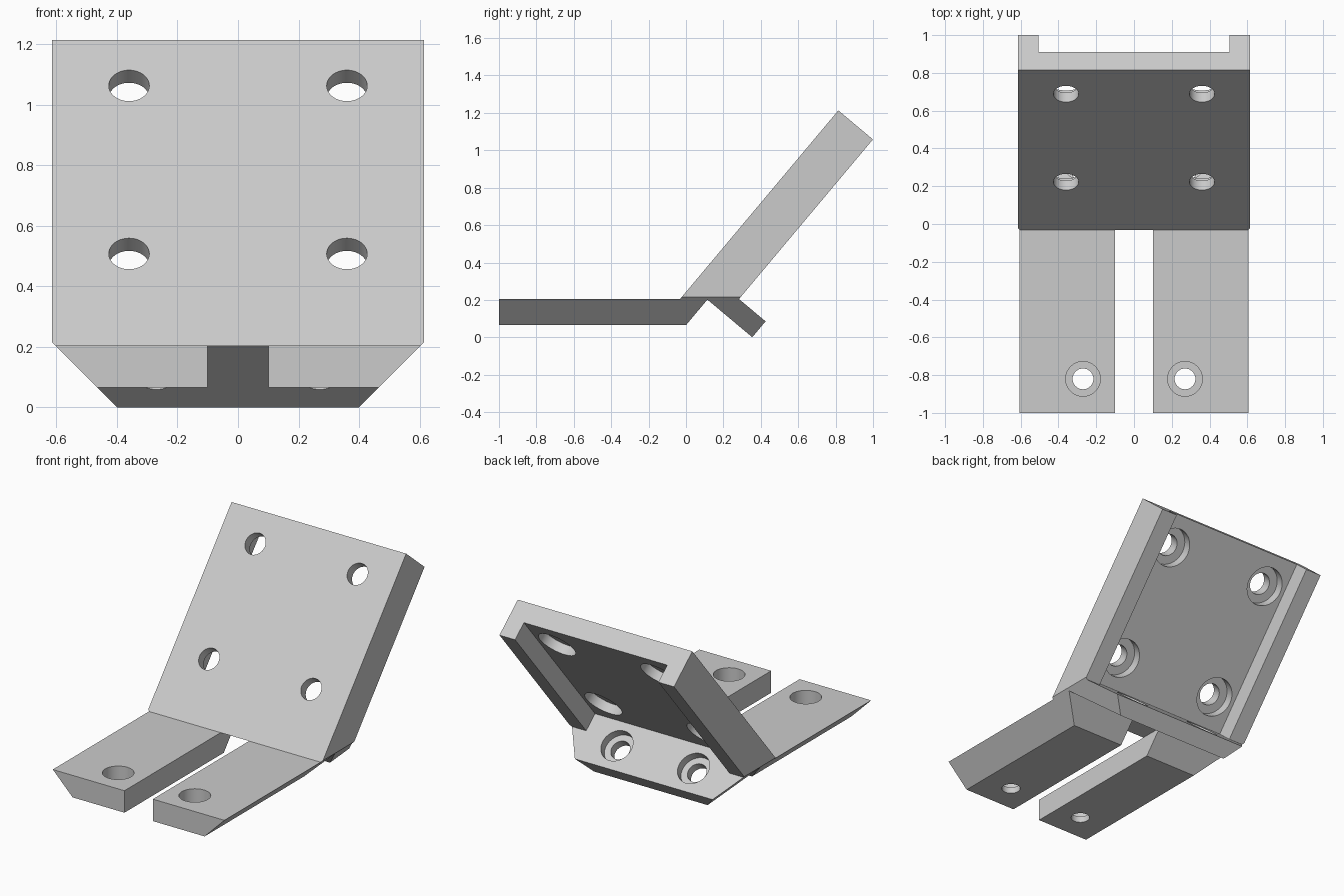
import bpy, bmesh, math
from mathutils import Vector, Matrix

if "Cube" in bpy.data.objects:
    bpy.data.objects.remove(bpy.data.objects["Cube"])

A = math.radians(50)
UP = Vector((0, math.cos(A), math.sin(A)))      # along the tilted plate
BACK = Vector((0, math.sin(A), -math.cos(A)))   # through the plate, towards the back
FLOOR = 0.205                                   # top of the prongs

grey = bpy.data.materials.new("light grey")
grey.diffuse_color = (0.6, 0.6, 0.6, 1)
grey.use_nodes = True
grey.node_tree.nodes["Principled BSDF"].inputs["Base Color"].default_value = grey.diffuse_color


def uv(u, v):
    p = UP * u + BACK * v
    return (p.y, p.z)


def on_floor(v):
    # point of the plane at depth v that lies at the floor height
    return ((v + FLOOR * math.cos(A)) / math.sin(A), FLOOR)


def part(name, profile, x0, x1):
    """Extrude a y-z profile from x0 to x1, then cut the 45 degree lower chamfers."""
    bm = bmesh.new()
    f = bm.faces.new([bm.verts.new((x0, y, z)) for y, z in profile])
    r = bmesh.ops.extrude_face_region(bm, geom=[f])
    for v in r["geom"]:
        if isinstance(v, bmesh.types.BMVert):
            v.co.x = x1
    for s in (-1, 1):
        r = bmesh.ops.bisect_plane(bm, geom=bm.verts[:] + bm.edges[:] + bm.faces[:],
                                   plane_co=(0.4 * s, 0, 0), plane_no=(s, 0, -1),
                                   clear_outer=True)
        cut = [e for e in r["geom_cut"] if isinstance(e, bmesh.types.BMEdge)]
        if cut:
            bmesh.ops.holes_fill(bm, edges=[e for e in bm.edges if e.is_boundary], sides=0)
    bmesh.ops.recalc_face_normals(bm, faces=bm.faces[:])
    me = bpy.data.meshes.new(name)
    bm.to_mesh(me)
    bm.free()
    ob = bpy.data.objects.new(name, me)
    bpy.context.collection.objects.link(ob)
    me.materials.append(grey)
    return ob


def drill(ob, start, axis, radius, depth):
    """Cut a round hole from just outside start, going depth along axis."""
    axis = Vector(axis).normalized()
    start = Vector(start)
    length = depth + 0.05
    mid = start + axis * (depth - length / 2)
    bm = bmesh.new()
    bmesh.ops.create_cone(bm, cap_ends=True, segments=40, radius1=radius, radius2=radius,
                          depth=length,
                          matrix=Matrix.Translation(mid) @ axis.to_track_quat('Z', 'Y').to_matrix().to_4x4())
    me = bpy.data.meshes.new("cutter")
    bm.to_mesh(me)
    bm.free()
    me.materials.append(grey)
    cutter = bpy.data.objects.new("cutter", me)
    cutter.hide_render = True
    bpy.context.collection.objects.link(cutter)
    m = ob.modifiers.new("hole", 'BOOLEAN')
    m.operation, m.solver, m.object = 'DIFFERENCE', 'EXACT', cutter
    bpy.context.view_layer.objects.active = ob
    bpy.ops.object.modifier_apply(modifier=m.name)
    bpy.data.objects.remove(cutter)


def finish(ob):
    bpy.ops.object.select_all(action='DESELECT')
    ob.select_set(True)
    bpy.context.view_layer.objects.active = ob
    bpy.ops.object.shade_smooth_by_angle(angle=math.radians(30))


FRONT, POCKET, REAR, TOP = -0.156, -0.031, 0.0855, 1.453

# Tilted mounting plate with four counterbored holes
plate = part("tilted_plate", [on_floor(FRONT), on_floor(POCKET), uv(TOP, POCKET), uv(TOP, FRONT)],
             -0.615, 0.615)
for x in (-0.36, 0.36):
    for u in (0.532, 1.257):
        p = UP * u + BACK * POCKET + Vector((x, 0, 0))
        drill(plate, p, -BACK, 0.12, 0.06)
        drill(plate, p, -BACK, 0.067, 0.2)
finish(plate)

# Side rails framing the pocket behind the plate
rail = [on_floor(POCKET), on_floor(REAR), uv(TOP, REAR), uv(TOP, POCKET)]
for side, a, b in (("left", -0.615, -0.505), ("right", 0.505, 0.615)):
    finish(part(side + "_rail", rail, a, b))

# Lower flange, square to the plate, with two counterbored holes
LOW, HIGH = 0.228, 0.339
flange = part("lower_flange", [uv(LOW, -0.042), uv(LOW, 0.271), uv(HIGH, 0.271), uv(HIGH, -0.042)],
              -0.61, 0.61)
for x in (-0.27, 0.27):
    p = UP * HIGH + BACK * 0.12 + Vector((x, 0, 0))
    drill(flange, p, -UP, 0.1, 0.055)
    drill(flange, p, -UP, 0.06, 0.2)
finish(flange)

# Two flat prongs pointing forward
prong = [(-1, 0.065), (0, 0.065), on_floor(-0.042), (-1, FLOOR)]
for side, a, b, x in (("left", -0.61, -0.1, -0.27), ("right", 0.1, 0.61, 0.27)):
    ob = part(side + "_prong", prong, a, b)
    drill(ob, (x, -0.82, FLOOR), (0, 0, -1), 0.092, 0.1)
    drill(ob, (x, -0.82, FLOOR), (0, 0, -1), 0.055, 0.2)
    finish(ob)
